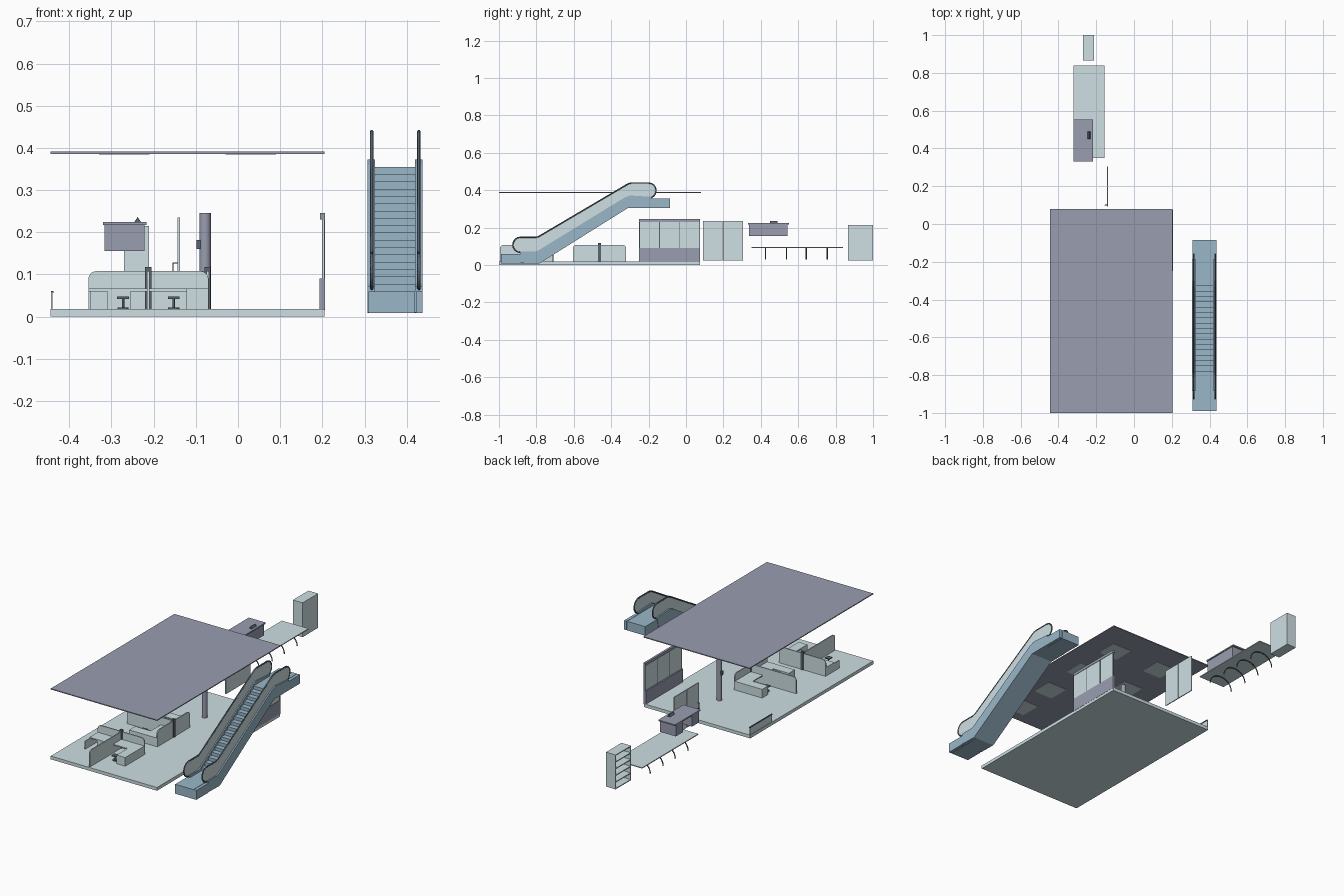
import bpy, bmesh, math
from mathutils import Vector, Matrix

if "Cube" in bpy.data.objects:
    bpy.data.objects.remove(bpy.data.objects["Cube"])


def mat(name, c):
    m = bpy.data.materials.new(name)
    m.diffuse_color = (*c, 1)
    m.use_nodes = True
    m.node_tree.nodes["Principled BSDF"].inputs["Base Color"].default_value = m.diffuse_color
    return m


PALE = mat("pale", (0.62, 0.74, 0.77))
SLATE = mat("slate", (0.32, 0.34, 0.43))
BLUE = mat("blue", (0.32, 0.47, 0.58))
DARK = mat("dark", (0.10, 0.13, 0.16))


def finish(name, bm, m, M=None):
    if M:
        bm.transform(M)
    bmesh.ops.recalc_face_normals(bm, faces=bm.faces)
    me = bpy.data.meshes.new(name)
    bm.to_mesh(me)
    bm.free()
    me.materials.append(m)
    ob = bpy.data.objects.new(name, me)
    bpy.context.collection.objects.link(ob)
    return ob


def box(name, x0, x1, y0, y1, z0, z1, m=PALE, M=None):
    bm = bmesh.new()
    bmesh.ops.create_cube(bm, size=1)
    for v in bm.verts:
        v.co = Vector(((x0 + x1) / 2 + v.co.x * (x1 - x0),
                       (y0 + y1) / 2 + v.co.y * (y1 - y0),
                       (z0 + z1) / 2 + v.co.z * (z1 - z0)))
    return finish(name, bm, m, M)


def prism(name, yz, x0, x1, m, M=None):
    """Extrude a (y, z) outline along x."""
    bm = bmesh.new()
    f = bm.faces.new([bm.verts.new((x0, y, z)) for y, z in yz])
    r = bmesh.ops.extrude_face_region(bm, geom=[f])
    for v in r["geom"]:
        if isinstance(v, bmesh.types.BMVert):
            v.co.x = x1
    return finish(name, bm, m, M)


def cyl(name, x, y, z0, z1, r, m, n=16, M=None):
    bm = bmesh.new()
    bmesh.ops.create_cone(bm, cap_ends=True, segments=n, radius1=r, radius2=r, depth=z1 - z0,
                          matrix=Matrix.Translation((x, y, (z0 + z1) / 2)))
    ob = finish(name, bm, m, M)
    for p in ob.data.polygons:
        p.use_smooth = len(p.vertices) == 4
    return ob


def pipe(name, pts, r, m, cyclic=False):
    cu = bpy.data.curves.new(name, "CURVE")
    cu.dimensions = "3D"
    cu.bevel_depth, cu.bevel_resolution = r, 1
    cu.use_fill_caps = True
    s = cu.splines.new("POLY")
    s.points.add(len(pts) - 1)
    for p, c in zip(s.points, pts):
        p.co = (*c, 1)
    s.use_cyclic_u = cyclic
    cu.materials.append(m)
    ob = bpy.data.objects.new(name, cu)
    bpy.context.collection.objects.link(ob)
    return ob


def arc(cy, cz, r, a0, a1, n=8):
    return [(cy + r * math.cos(math.radians(a0 + (a1 - a0) * i / n)),
             cz + r * math.sin(math.radians(a0 + (a1 - a0) * i / n))) for i in range(n + 1)]


# floor, ceiling and recessed ceiling lights
box("floor", -0.445, 0.205, -1, 0.075, 0, 0.018)
box("ceiling", -0.445, 0.205, -1, 0.08, 0.386, 0.391, SLATE)
for x in (0.03, -0.27):
    for y in (-0.12, -0.385, -0.65, -0.88):
        box("ceiling_light", x - 0.06, x + 0.06, y - 0.06, y + 0.06, 0.384, 0.387)

# escalator: stepped core with both landings
N = 17
core = [(-0.99, 0.008), (-0.785, 0.008), (-0.31, 0.305), (-0.085, 0.305), (-0.085, 0.355)]
for i in range(N, 0, -1):
    y = -0.78 + 0.48 * (i - 1) / N
    core += [(y, 0.06 + 0.295 * i / N), (y, 0.06 + 0.295 * (i - 1) / N)]
core += [(-0.99, 0.06)]
prism("escalator_steps", core, 0.325, 0.42, BLUE)
skirt = [(-0.885, 0.01), (-0.785, 0.008), (-0.31, 0.305), (-0.2, 0.305), (-0.185, 0.365),
         (-0.30, 0.372), (-0.33, 0.360), (-0.79, 0.078), (-0.81, 0.072), (-0.885, 0.072)]
r = 0.041
rail = (arc(-0.885, 0.108, r, 270, 90) + arc(-0.805, 0.108 + 2 * r, r, 270, 300, 3)
        + arc(-0.285, 0.398 - 0.02, r + 0.02, 120, 90, 3) + arc(-0.201, 0.398, r, 90, -90)
        + [(-0.29, 0.357), (-0.32, 0.345), (-0.775, 0.075), (-0.80, 0.067)])
for x0, x1 in ((0.307, 0.325), (0.42, 0.438)):
    xc = 0.317 if x0 < 0.35 else 0.429
    prism("escalator_skirt", skirt, x0, x1, BLUE)
    prism("escalator_glass", rail, xc - 0.002, xc + 0.002, PALE)
    pipe("escalator_handrail", [(xc, y, z) for y, z in rail], 0.004, DARK, True)
    box("lower_landing", x0 + 0.002, x1, -0.99, -0.885, 0.008, 0.06, BLUE)
    box("upper_landing", x0 + 0.002, x1, -0.2, -0.085, 0.305, 0.355, BLUE)

# glazed side wall
box("wall_base", 0.193, 0.206, -0.25, 0.075, 0.015, 0.09, SLATE)
box("wall_glass", 0.200, 0.204, -0.25, 0.075, 0.09, 0.23)
box("wall_top_rail", 0.194, 0.206, -0.25, 0.075, 0.23, 0.245, SLATE)
for y in (-0.248, -0.142, -0.033, 0.073):
    box("wall_mullion", 0.199, 0.206, y - 0.002, y + 0.002, 0.09, 0.23, DARK)

# column with a small fixture, and low corner rail
cyl("column", -0.078, -0.18, 0.018, 0.245, 0.0135, SLATE, 24)
box("column_fixture", -0.098, -0.088, -0.187, -0.173, 0.16, 0.182, DARK)
box("corner_panel", -0.443, -0.440, -0.12, 0.075, 0.018, 0.058)
box("corner_rail", -0.444, -0.438, -0.12, 0.075, 0.056, 0.061, DARK)

# double glass door
for y0, y1 in ((0.092, 0.196), (0.199, 0.305)):
    box("glass_door", -0.143, -0.138, y0, y1, 0.025, 0.235)
pipe("door_handle", [(-0.142, 0.1, 0.095), (-0.154, 0.1, 0.095), (-0.154, 0.1, 0.127),
                     (-0.142, 0.1, 0.127)], 0.002, DARK)


# workstation: local spine along x, desks on the -y side
def chair(M, x, y):
    cyl("chair_base", x, y, 0, 0.004, 0.014, DARK, 10, M)
    cyl("chair_stem", x, y, 0.004, 0.026, 0.003, DARK, 8, M)
    box("chair_seat", x - 0.014, x + 0.014, y - 0.014, y + 0.014, 0.024, 0.029, DARK, M)


def workstation(cx, cy, turn, both):
    M = Matrix.Translation((cx, cy, 0.018)) @ Matrix.Rotation(turn, 4, "Z")
    # spine panel with rounded top corners, extruded then swung to lie along x
    S = M @ Matrix.Rotation(-math.pi / 2, 4, "Z")
    out = ([(-0.1425, 0), (0.1425, 0)] + arc(0.1225, 0.07, 0.02, 0, 90, 5)
           + arc(-0.1225, 0.07, 0.02, 90, 180, 5))
    prism("spine_panel", out, -0.003, 0.003, PALE, S)
    div = [(-0.28, 0), (0, 0), (0, 0.09)] + arc(-0.26, 0.07, 0.02, 90, 180, 5)
    prism("divider_panel", div, -0.003, 0.003, PALE, M)
    box("partition_post", -0.0075, 0.0075, -0.007, 0.007, 0, 0.1, DARK, M)
    for s in (-1, 1):
        lo, hi = sorted((s * 0.003, s * 0.1425))
        box("desk_top", lo, hi, -0.075, -0.003, 0.042, 0.048, PALE, M)
        a, b = sorted((s * 0.09, s * 0.1425))
        if s > 0 or both:
            box("desk_return", a, b, -0.17, -0.075, 0.042, 0.048, PALE, M)
            box("return_pedestal", a, b, -0.17, -0.12, 0, 0.043, PALE, M)
        else:
            box("desk_pedestal", -0.0975, -0.0425, -0.075, -0.02, 0, 0.043, PALE, M)
        box("desk_end", *sorted((s * 0.137, s * 0.1425)), -0.12, -0.003, 0, 0.043, PALE, M)
        chair(M, s * 0.06, -0.14)


workstation(-0.2125, -0.715, 0, False)
workstation(-0.072, -0.4625, -math.pi / 2, True)

# long table on arched legs
box("table_top", -0.32, -0.157, 0.35, 0.84, 0.092, 0.097)
for y in (0.425, 0.537, 0.643, 0.755):
    pipe("arched_leg", [(-0.2385 + 0.072 * math.cos(t * math.pi / 12), y,
                         0.03 + 0.061 * math.sin(t * math.pi / 12)) for t in range(13)],
         0.003, DARK)

# raised desk with kneehole on the left side, and a wedge stand on top
for y0, y1 in ((0.338, 0.4), (0.48, 0.542)):
    box("raised_desk_side", -0.317, -0.222, y0, y1, 0.155, 0.218, SLATE)
box("raised_desk_back", -0.255, -0.222, 0.4, 0.48, 0.155, 0.218, SLATE)
box("raised_desk_top", -0.32, -0.217, 0.332, 0.552, 0.217, 0.224, SLATE)
W = Matrix.Translation((-0.238, 0.47, 0.224)) @ Matrix.Rotation(math.pi / 2, 4, "Z")
prism("wedge_stand", [(-0.008, 0), (0.008, 0), (0, 0.012)], -0.02, 0.02, DARK, W)

# open shelf unit
box("shelf_back", -0.216, -0.211, 0.865, 1.0, 0.025, 0.215)
for y in (0.865, 0.995):
    box("shelf_side", -0.27, -0.216, y, y + 0.005, 0.025, 0.215)
for i in range(6):
    box("shelf_board", -0.27, -0.216, 0.87, 0.995, 0.025 + i * 0.037, 0.030 + i * 0.037)
